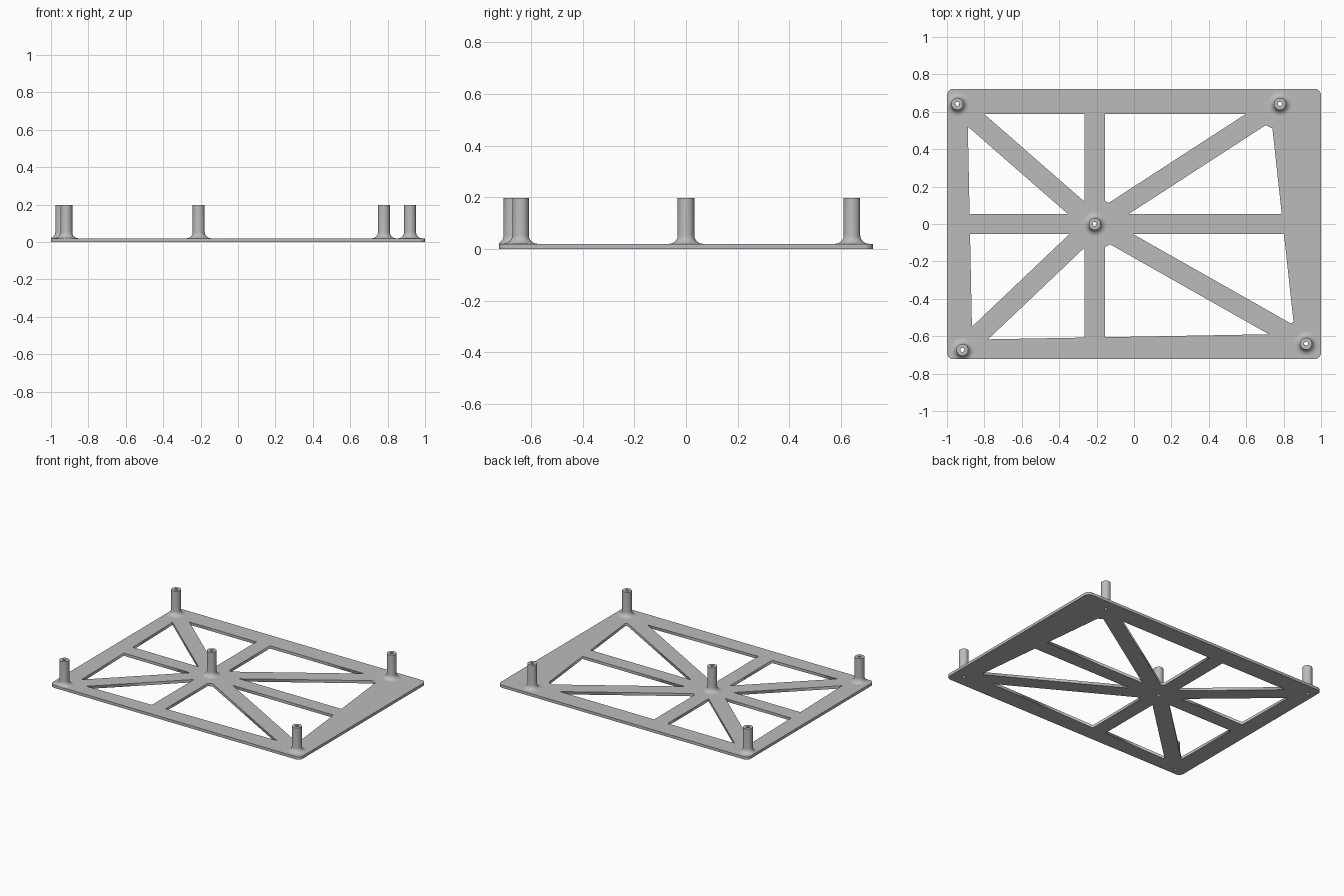
import bpy, bmesh, math
from mathutils import Vector

if "Cube" in bpy.data.objects:
    bpy.data.objects.remove(bpy.data.objects["Cube"], do_unlink=True)

HALF_X, HALF_Y, THICK = 1.0, 0.723, 0.02
RIB, BOSS, BORE = 0.054, 0.135, 0.011
POST_R, FILLET, POST_TOP = 0.032, 0.033, 0.197
HUB = Vector((-0.21, 0.0))
# corner posts, anticlockwise from back right
CORNERS = [Vector(p) for p in ((0.78, 0.642), (-0.945, 0.642), (-0.918, -0.673), (0.92, -0.64))]

gray = bpy.data.materials.new("light_gray")
gray.use_nodes = True
color = (0.5, 0.5, 0.5, 1)
gray.diffuse_color = color
gray.node_tree.nodes["Principled BSDF"].inputs["Base Color"].default_value = color


def clip(poly, point, normal):
    """Keep the side of a convex polygon that the normal points to."""
    out = []
    for a, b in zip(poly, poly[1:] + poly[:1]):
        da, db = (a - point).dot(normal), (b - point).dot(normal)
        if da >= 0:
            out.append(a)
        if (da >= 0) != (db >= 0):
            out.append(a.lerp(b, da / (da - db)))
    return out


def left_of(d):
    return Vector((-d.y, d.x)).normalized()


def circle(center, radius, count, start=0.0, sweep=math.tau):
    return [center + radius * Vector((math.cos(start + sweep * i / count),
                                      math.sin(start + sweep * i / count))) for i in range(count)]


# plate outline with rounded corners
outline = []
r = 0.035
for k, (sx, sy) in enumerate(((1, 1), (-1, 1), (-1, -1), (1, -1))):
    c = Vector((sx * (HALF_X - r), sy * (HALF_Y - r)))
    outline += circle(c, r, 9, k * math.pi / 2, math.pi / 2 * 9 / 8)

# windows between neighbouring ribs
rib_dirs = [c - HUB for c in CORNERS] + [Vector(d) for d in ((1, 0), (0, 1), (-1, 0), (0, -1))]
rib_dirs.sort(key=lambda d: math.atan2(d.y, d.x))
windows = []
for d1, d2 in zip(rib_dirs, rib_dirs[1:] + rib_dirs[:1]):
    poly = list(CORNERS)
    for a, b in zip(CORNERS, CORNERS[1:] + CORNERS[:1]):
        n = left_of(b - a)
        poly = clip(poly, a + n * RIB, n)
    poly = clip(poly, HUB + left_of(d1) * RIB, left_of(d1))
    poly = clip(poly, HUB - left_of(d2) * RIB, -left_of(d2))
    # blunt the sharp tips around each post
    for post in [HUB] + CORNERS:
        tip = min(poly, key=lambda v: (v - post).length)
        if (tip - post).length < BOSS:
            n = (tip - post).normalized()
            poly = clip(poly, post + n * BOSS, n)
    windows.append(poly)

bores = [circle(p, BORE, 16) for p in [HUB] + CORNERS]

curve = bpy.data.curves.new("base_plate", 'CURVE')
curve.dimensions = '2D'
curve.fill_mode = 'BOTH'
curve.extrude = THICK / 2
for loop in [outline] + windows + bores:
    spline = curve.splines.new('POLY')
    spline.points.add(len(loop) - 1)
    for pt, v in zip(spline.points, loop):
        pt.co = (v.x, v.y, 0, 1)
    spline.use_cyclic_u = True
curve.materials.append(gray)
plate = bpy.data.objects.new("base_plate", curve)
plate.location.z = THICK / 2
bpy.context.collection.objects.link(plate)
bpy.ops.object.select_all(action='DESELECT')
plate.select_set(True)
bpy.context.view_layer.objects.active = plate
bpy.ops.object.convert(target='MESH')


def make_post(name, pos):
    """Hollow standoff with a concave fillet at its foot."""
    profile = [(BORE, THICK), (BORE, POST_TOP), (POST_R, POST_TOP)]
    for i in range(9):
        a = math.pi / 2 * i / 8
        profile.append((POST_R + FILLET * (1 - math.cos(a)), THICK + FILLET * (1 - math.sin(a))))
    bm = bmesh.new()
    verts = [bm.verts.new((x, 0, z)) for x, z in profile]
    edges = [bm.edges.new(pair) for pair in zip(verts, verts[1:])]
    bmesh.ops.spin(bm, geom=verts + edges, cent=(0, 0, 0), axis=(0, 0, 1),
                   angle=math.tau, steps=32, use_merge=True)
    bmesh.ops.remove_doubles(bm, verts=bm.verts, dist=0.0001)
    # trim the foot where it would overhang the plate
    for v in bm.verts:
        v.co.x = max(-HALF_X, min(HALF_X, v.co.x + pos.x)) - pos.x
        v.co.y = max(-HALF_Y, min(HALF_Y, v.co.y + pos.y)) - pos.y
    bmesh.ops.recalc_face_normals(bm, faces=bm.faces)
    top = [f for f in bm.faces if f.calc_center_median().z > POST_TOP - 0.001]
    if top[0].normal.z < 0:
        bmesh.ops.reverse_faces(bm, faces=bm.faces)
    mesh = bpy.data.meshes.new(name)
    bm.to_mesh(mesh)
    bm.free()
    mesh.materials.append(gray)
    ob = bpy.data.objects.new(name, mesh)
    ob.location = (pos.x, pos.y, 0)
    bpy.context.collection.objects.link(ob)
    bpy.ops.object.select_all(action='DESELECT')
    ob.select_set(True)
    bpy.context.view_layer.objects.active = ob
    bpy.ops.object.shade_smooth_by_angle(angle=math.radians(35))


names = ("center_post", "back_left_post", "back_right_post", "front_right_post", "front_left_post")
for name, pos in zip(names, [HUB] + CORNERS):
    make_post(name, pos)
